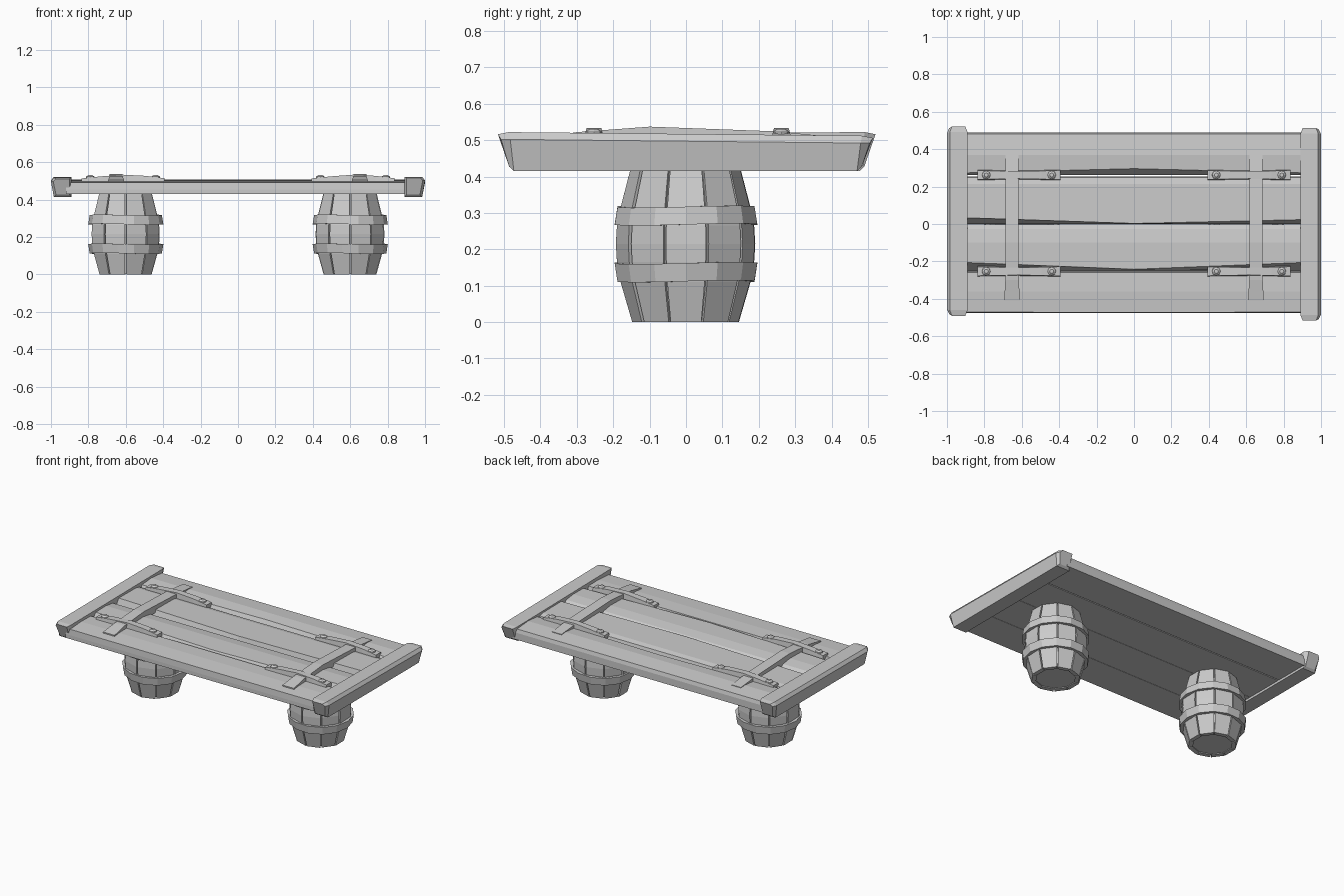
import bpy, bmesh, math, random

random.seed(4)
if "Cube" in bpy.data.objects:
    bpy.data.objects.remove(bpy.data.objects["Cube"], do_unlink=True)

grey = bpy.data.materials.new("plain grey")
grey.use_nodes = True
grey.diffuse_color = (0.6, 0.6, 0.6, 1)
grey.node_tree.nodes["Principled BSDF"].inputs["Base Color"].default_value = (0.6, 0.6, 0.6, 1)


def loft(name, rings, closed=False):
    """Skin a row of equal sections, with end caps unless the row closes on itself."""
    bm = bmesh.new()
    rows = [[bm.verts.new(p) for p in ring] for ring in rings]
    n = len(rows[0])
    pairs = list(zip(rows, rows[1:]))
    if closed:
        pairs.append((rows[-1], rows[0]))
    for a, b in pairs:
        for i in range(n):
            j = (i + 1) % n
            bm.faces.new((a[i], a[j], b[j], b[i]))
    if not closed:
        bm.faces.new(rows[0])
        bm.faces.new(rows[-1])
    bmesh.ops.recalc_face_normals(bm, faces=bm.faces)
    mesh = bpy.data.meshes.new(name)
    bm.to_mesh(mesh)
    bm.free()
    mesh.materials.append(grey)
    obj = bpy.data.objects.new(name, mesh)
    bpy.context.collection.objects.link(obj)
    return obj


def plank(name, front, back, chamfer, ridge, back_inset, heights):
    """Board along x whose front top edge is worn unevenly."""
    zf, zr, zb = heights
    rings = []
    for x, worn in zip((-0.92, 0, 0.92), chamfer):
        rings.append([(x, front, 0.43), (x, back, 0.43), (x, back, 0.475),
                      (x, back - back_inset, zb), (x, ridge, zr),
                      (x, front + worn, zf), (x, front, 0.455)])
    loft(name, rings)


# Tabletop boards
plank("front_plank", -0.475, -0.252, (0.004, 0.002, 0.004), -0.36, 0.006, (0.492, 0.5, 0.498))
plank("front_middle_plank", -0.25, -0.003, (0.045, 0.008, 0.045), -0.1, 0.025, (0.503, 0.505, 0.495))
plank("back_middle_plank", -0.001, 0.254, (0.035, 0.004, 0.025), 0.215, 0.006, (0.505, 0.503, 0.495))
plank("back_plank", 0.261, 0.488, (0.012, 0.035, 0.012), 0.37, 0.006, (0.5, 0.508, 0.498))


# End beams, tapered toward both ends
def beam(name, side, y0, y1, top0, top1):
    def section(y, lean, shrink, top):
        inner, outer = side * (0.89 + shrink), side * (1.0 - shrink)
        lip = side * (0.985 - shrink)
        return [(inner, y + lean, 0.415 + shrink), (lip, y + lean, 0.415 + shrink),
                (outer, y, top - 0.02), (lip, y - lean * 0.4, top - shrink / 2),
                (inner, y - lean * 0.4, top - shrink / 2)]
    loft(name, [section(y0, 0.022, 0.012, top0), section(y0 + 0.025, 0.01, 0, top0),
                section(y1 - 0.025, -0.01, 0, top1), section(y1, -0.022, 0.012, top1)])


beam("right_end_beam", -1, -0.482, 0.512, 0.517, 0.522)
beam("left_end_beam", 1, -0.508, 0.505, 0.522, 0.512)


# Brackets: one long bar under two riveted straps at each end
def rivet(name, x, y, z):
    rings = []
    for radius, h in ((0.024, 0), (0.022, 0.009), (0.011, 0.017)):
        rings.append([(x + radius * math.cos(k * math.pi / 4),
                       y + radius * math.sin(k * math.pi / 4), z + h) for k in range(8)])
    loft(name, rings)


for side, label in ((-1, "right"), (1, "left")):
    cx = side * 0.652
    rings = []
    for y, top, half in ((-0.41, 0.504, 0.042), (-0.3, 0.522, 0.036), (-0.1, 0.537, 0.034),
                         (0.25, 0.524, 0.036), (0.41, 0.508, 0.034)):
        rings.append([(cx - half, y, 0.485), (cx + half, y, 0.485),
                      (cx + half, y, top), (cx - half, y, top)])
    loft(label + "_cross_bar", rings)

    sx = side * 0.615
    for cy, where in ((-0.253, "front"), (0.262, "back")):
        rings = []
        for dx, top, half in ((-0.222, 0.513, 0.029), (-0.12, 0.524, 0.027), (0, 0.533, 0.025),
                              (0.12, 0.527, 0.027), (0.222, 0.514, 0.03)):
            x = sx + dx
            rings.append([(x, cy - half, 0.485), (x, cy + half, 0.485),
                          (x, cy + half - 0.005, top), (x, cy - half + 0.005, top)])
        loft(f"{label}_{where}_strap", rings)
        for dx in (-0.175, 0.175):
            rivet(f"{label}_{where}_rivet", sx + dx, cy, 0.514)

# Barrel legs: separate staves around a recessed core, held by two hoops
profile = [(0.0, 0.147), (0.11, 0.179), (0.165, 0.189), (0.215, 0.192),
           (0.265, 0.189), (0.315, 0.179), (0.435, 0.148)]
STAVES = 10
HOOP_SIDES = 14


def polar(cx, radius, angle, z):
    return (cx + radius * math.cos(angle), radius * math.sin(angle), z)


for cx, label in ((-0.6, "right"), (0.6, "left")):
    for i in range(STAVES):
        mid = math.tau * i / STAVES
        half = math.pi / STAVES - 0.022
        push = random.uniform(-0.004, 0.002)
        rings = []
        for z, r in profile:
            rings.append([polar(cx, r + push, mid - half, z), polar(cx, r + push, mid + half, z),
                          polar(cx, r - 0.03, mid + half, z), polar(cx, r - 0.03, mid - half, z)])
        loft(label + "_barrel_stave", rings)

    core = []
    for z, r in profile:
        core.append([polar(cx, r - 0.014, math.tau * (k + 0.5) / STAVES, max(z, 0.006))
                     for k in range(STAVES)])
    loft(label + "_barrel_core", core)

    for name, z0, z1, r0, r1 in (("lower", 0.112, 0.162, 0.193, 0.201),
                                 ("upper", 0.268, 0.317, 0.201, 0.193)):
        rings = []
        for k in range(HOOP_SIDES):
            a = math.tau * k / HOOP_SIDES
            lift = 0.003 * math.sin(2 * a)
            rings.append([polar(cx, 0.165, a, z0 + lift), polar(cx, r0, a, z0 + lift),
                          polar(cx, r1, a, z1 + lift), polar(cx, 0.165, a, z1 + lift)])
        loft(f"{label}_barrel_{name}_hoop", rings, closed=True)
